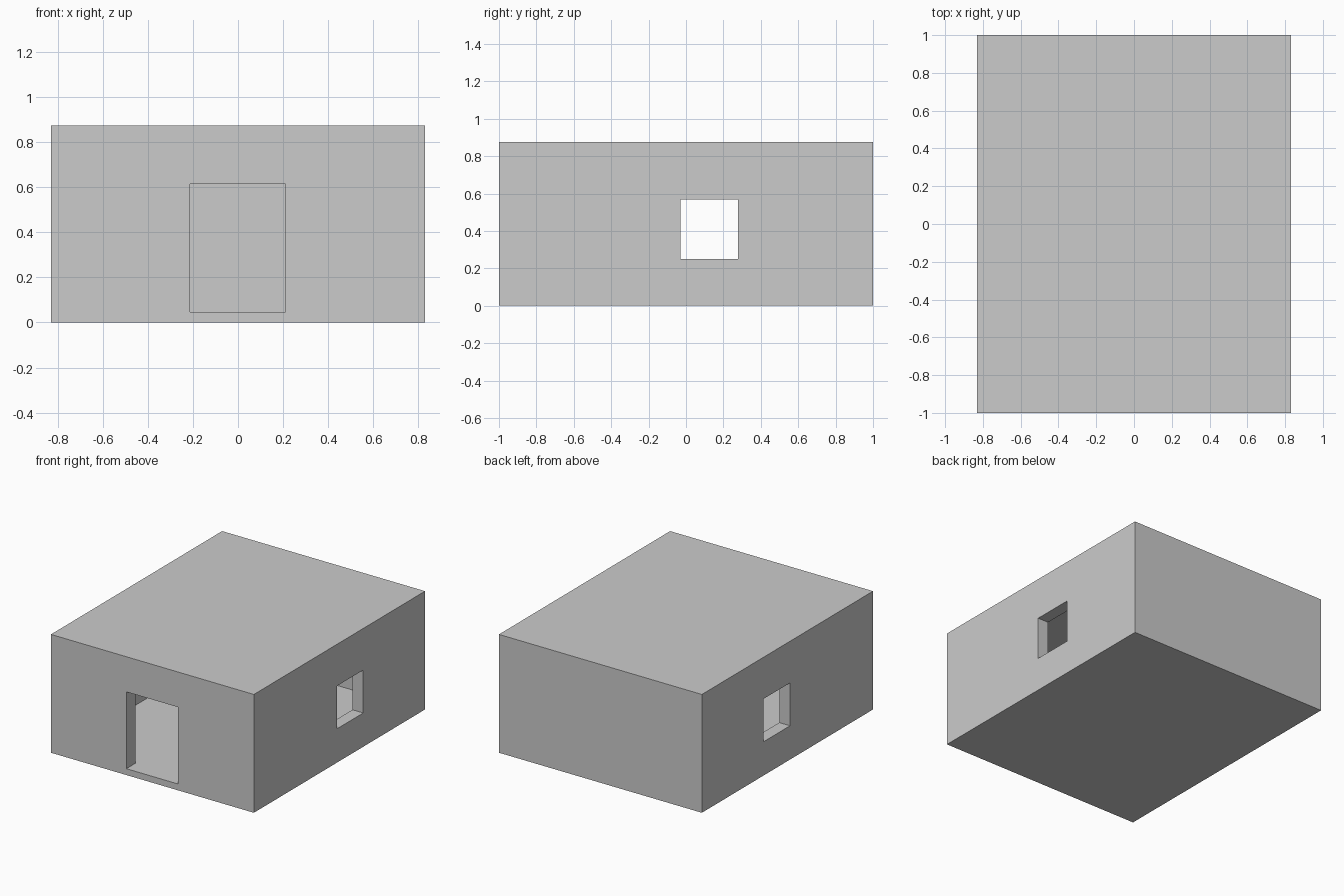
import bpy

if "Cube" in bpy.data.objects:
    bpy.data.objects.remove(bpy.data.objects["Cube"])


def box(name, lo, hi):
    """Axis-aligned box between two corners."""
    bpy.ops.mesh.primitive_cube_add(size=1)
    ob = bpy.context.object
    ob.name = name
    ob.location = [(a + b) / 2 for a, b in zip(lo, hi)]
    ob.scale = [b - a for a, b in zip(lo, hi)]
    bpy.ops.object.transform_apply(location=True, rotation=False, scale=True)
    return ob


def cut(target, cutter):
    """Subtract the cutter from the target, then discard the cutter."""
    cutter.hide_render = True
    mod = target.modifiers.new(cutter.name, 'BOOLEAN')
    mod.operation = 'DIFFERENCE'
    mod.solver = 'EXACT'
    mod.object = cutter
    bpy.context.view_layer.objects.active = target
    bpy.ops.object.modifier_apply(modifier=mod.name)
    bpy.data.objects.remove(cutter, do_unlink=True)


# Outer block of the house
house = box("house_shell", (-0.83, -1, 0), (0.83, 1, 0.875))

# Hollow room inside
cut(house, box("room_cutter", (-0.742, -0.895, 0.045), (0.742, 0.895, 0.83)))

# Doorway in the front wall
cut(house, box("door_cutter", (-0.213, -1.1, 0.047), (0.21, -0.7, 0.615)))

# Matching windows through both side walls
cut(house, box("window_cutter", (-1, -0.03, 0.25), (1, 0.278, 0.567)))
